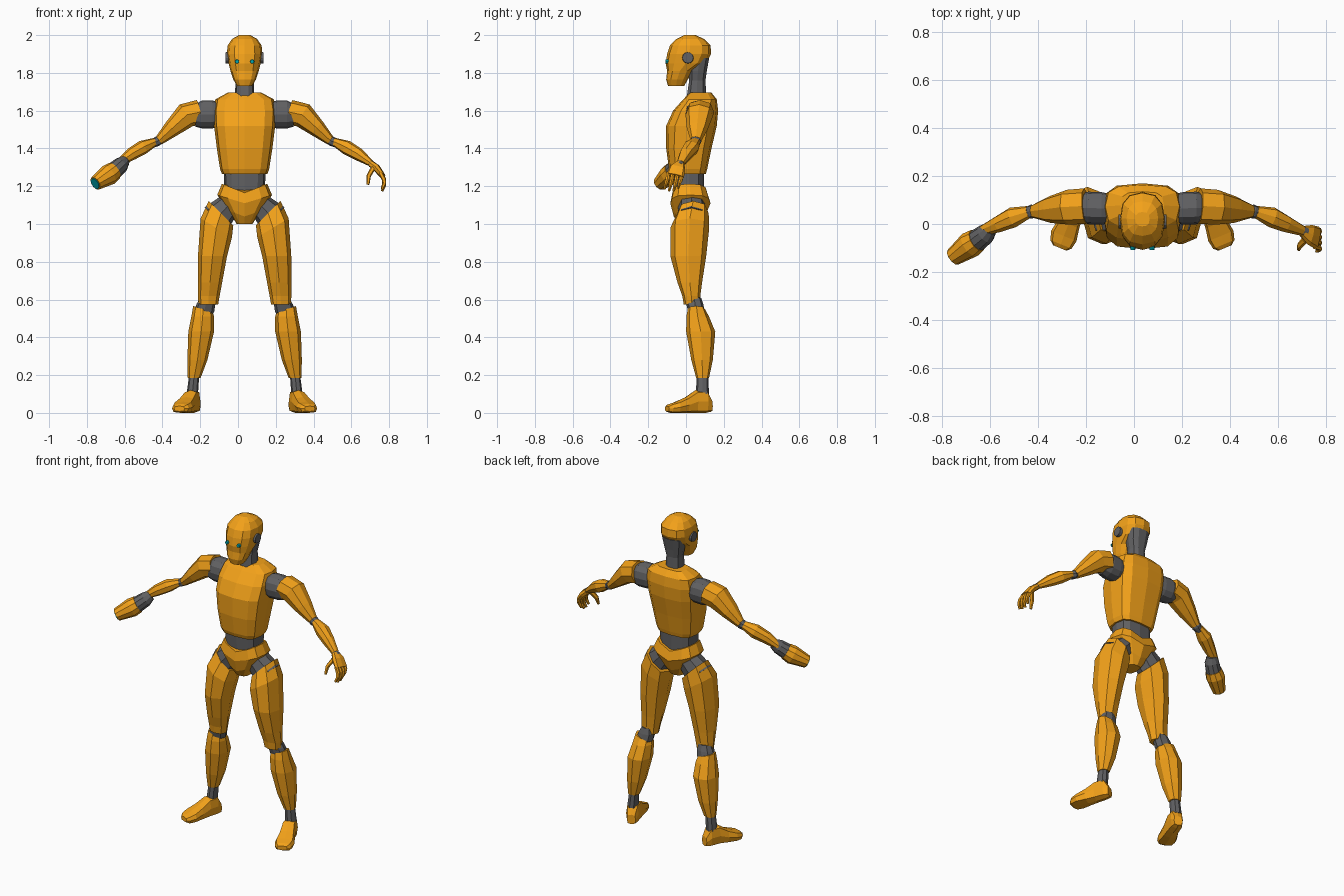
import bpy, bmesh, math
from mathutils import Vector

C = 0.035  # body centre line in x
X, Y, Z = Vector((1, 0, 0)), Vector((0, 1, 0)), Vector((0, 0, 1))


def material(name, rgb):
    m = bpy.data.materials.new(name)
    m.diffuse_color = (*rgb, 1)
    return m


ORANGE = material("orange_shell", (0.9, 0.36, 0.01))
GREY = material("dark_joint", (0.12, 0.12, 0.125))
CYAN = material("cyan_glow", (0.0, 0.4, 0.45))


def loft(name, rings, mat, axis=None, ref=Y, n=8, p=0.85, side=1):
    """Rings are (x, y, z, half_u, half_v, tilt, flare); x is relative to the centre line."""
    bm = bmesh.new()
    centres = [Vector(r[:3]) for r in rings]
    loops = []
    for i, r in enumerate(rings):
        w = axis or centres[min(i + 1, len(rings) - 1)] - centres[max(i - 1, 0)]
        w = w.normalized()
        u = ref.cross(w).normalized()
        v = w.cross(u)
        tilt, flare = (list(r[5:]) + [0, 0])[:2]
        loop = []
        for k in range(n):
            t = 2 * math.pi * k / n
            c, s = round(math.cos(t), 6), round(math.sin(t), 6)
            a = math.copysign(abs(c) ** p, c) * r[3]
            b = math.copysign(abs(s) ** p, s) * r[4]
            q = centres[i] + u * a + v * b + w * (tilt * a + flare * abs(a))
            loop.append(bm.verts.new((C + side * q.x, q.y, q.z)))
        loops.append(loop)
    for lo, hi in zip(loops, loops[1:]):
        for k in range(n):
            bm.faces.new((lo[k], lo[(k + 1) % n], hi[(k + 1) % n], hi[k]))
    bm.faces.new(loops[0])
    bm.faces.new(loops[-1])
    bmesh.ops.recalc_face_normals(bm, faces=bm.faces)
    me = bpy.data.meshes.new(name)
    bm.to_mesh(me)
    bm.free()
    me.materials.append(mat)
    ob = bpy.data.objects.new(name, me)
    bpy.context.collection.objects.link(ob)
    return ob


def stack(name, rows, mat, n=12, p=0.7):
    """Vertical loft on the centre line from (z, front_y, back_y, half_width, flare)."""
    rings = [(0, (f + b) / 2, z, hw, (b - f) / 2, 0, *fl) for z, f, b, hw, *fl in rows]
    return loft(name, rings, mat, axis=Z, n=n, p=p)


# Head, neck, torso, waist, pelvis
stack("head", [(1.73, -0.095, -0.01, 0.04), (1.765, -0.105, 0.01, 0.06), (1.81, -0.1, 0.035, 0.075),
               (1.85, -0.108, 0.105, 0.085), (1.9, -0.1, 0.133, 0.094), (1.945, -0.085, 0.13, 0.09),
               (1.98, -0.05, 0.095, 0.066), (2.0, -0.01, 0.05, 0.03)], ORANGE, p=0.8)
stack("neck", [(1.66, 0.0, 0.11, 0.052), (1.76, 0.015, 0.105, 0.048),
               (1.81, 0.015, 0.112, 0.06), (1.88, 0.02, 0.125, 0.07)], GREY, n=10, p=0.8)
stack("torso", [(1.265, -0.08, 0.105, 0.12), (1.29, -0.09, 0.112, 0.13), (1.4, -0.105, 0.135, 0.147),
                (1.52, -0.105, 0.163, 0.162), (1.6, -0.068, 0.17, 0.165), (1.66, -0.015, 0.163, 0.155),
                (1.695, 0.02, 0.135, 0.09)], ORANGE, p=0.62)
stack("waist", [(1.14, -0.06, 0.095, 0.108), (1.28, -0.065, 0.095, 0.11)], GREY, p=0.65)
stack("pelvis", [(1.0, -0.035, 0.07, 0.042), (1.04, -0.065, 0.1, 0.085, 0.35),
                 (1.11, -0.083, 0.13, 0.145, 0.3), (1.165, -0.072, 0.112, 0.12, 0.4)], ORANGE, p=0.7)

for s, tag in ((1, "left"), (-1, "right")):
    def part(name, rings, mat, **kw):
        return loft(f"{tag}_{name}", rings, mat, side=s, **kw)

    # Face details
    part("ear_disc", [(0.08, 0.01, 1.88, 0.031, 0.031), (0.1, 0.01, 1.88, 0.029, 0.029)], GREY, n=12, p=1)
    part("eye", [(0.04, -0.085, 1.86, 0.013, 0.013), (0.04, -0.108, 1.86, 0.01, 0.01)], CYAN, ref=Z, p=1)

    # Leg
    part("hip_joint", [(0.07, 0.03, 1.115, 0.06, 0.07), (0.15, 0.03, 1.03, 0.085, 0.075)], GREY)
    part("thigh", [(0.192, 0.03, 0.575, 0.052, 0.042), (0.19, 0.028, 0.62, 0.058, 0.048),
                   (0.183, 0.02, 0.69, 0.064, 0.065), (0.17, 0.012, 0.83, 0.077, 0.095),
                   (0.15, 0.02, 0.98, 0.083, 0.103, 0.6), (0.125, 0.038, 1.057, 0.065, 0.082, 1.0)],
         ORANGE, axis=Z)
    part("knee_joint", [(0.225, 0.06, 0.5, 0.04, 0.035), (0.215, 0.055, 0.535, 0.054, 0.044),
                        (0.205, 0.047, 0.575, 0.05, 0.045), (0.2, 0.045, 0.61, 0.036, 0.035)], GREY, axis=Z)
    part("shin", [(0.267, 0.088, 0.185, 0.034, 0.034), (0.25, 0.085, 0.28, 0.053, 0.057),
                  (0.23, 0.078, 0.43, 0.068, 0.077), (0.222, 0.062, 0.51, 0.06, 0.06),
                  (0.22, 0.055, 0.55, 0.052, 0.045, 0.3)], ORANGE, axis=Z)
    part("ankle_joint", [(0.277, 0.087, 0.1, 0.03, 0.035), (0.267, 0.087, 0.2, 0.027, 0.03)], GREY, axis=Z)
    part("foot", [(0.257, 0.132, 0.036, 0.026, 0.03), (0.268, 0.105, 0.06, 0.037, 0.06),
                  (0.286, 0.05, 0.06, 0.041, 0.06), (0.308, 0.0, 0.042, 0.048, 0.042),
                  (0.328, -0.05, 0.03, 0.057, 0.03), (0.34, -0.085, 0.024, 0.048, 0.024),
                  (0.345, -0.1, 0.022, 0.03, 0.014)],
         ORANGE, axis=Vector((0.38, -0.92, 0)), ref=Z, p=0.6)

    # Arm
    part("shoulder_joint", [(0.14, 0.065, 1.58, 0.065, 0.062), (0.17, 0.065, 1.58, 0.074, 0.068),
                            (0.225, 0.067, 1.58, 0.074, 0.068), (0.26, 0.067, 1.575, 0.06, 0.058)],
         GREY, axis=X, n=12, p=0.9)
    part("upper_arm", [(0.238, 0.075, 1.592, 0.066, 0.074), (0.31, 0.07, 1.575, 0.067, 0.073),
                       (0.385, 0.06, 1.505, 0.046, 0.056), (0.455, 0.053, 1.44, 0.025, 0.028)], ORANGE)
    part("elbow_joint", [(0.44, 0.053, 1.452, 0.02, 0.02), (0.462, 0.052, 1.438, 0.026, 0.03),
                         (0.495, 0.046, 1.42, 0.02, 0.02)], GREY)
    part("forearm", [(0.475, 0.05, 1.435, 0.022, 0.026), (0.54, 0.028, 1.405, 0.038, 0.043),
                     (0.6, 0.0, 1.37, 0.034, 0.035), (0.668, -0.028, 1.322, 0.018, 0.022)], ORANGE)

# Left hand: wrist, palm, four fingers and a thumb
loft("left_wrist_joint", [(0.655, -0.024, 1.33, 0.017, 0.02), (0.685, -0.035, 1.31, 0.017, 0.022)], GREY)
loft("left_palm", [(0.67, -0.03, 1.318, 0.018, 0.024), (0.7, -0.045, 1.295, 0.02, 0.043),
                   (0.73, -0.058, 1.255, 0.015, 0.048)], ORANGE, p=0.7)
for i in range(4):
    y = -0.022 - 0.024 * i
    drop = (0.014, 0.0, 0.0, 0.01)[i]
    loft(f"left_finger_{i + 1}", [(0.72, y, 1.27, 0.011, 0.011), (0.738, y - 0.005, 1.235, 0.012, 0.011),
                                  (0.74, y - 0.012, 1.205 + drop, 0.01, 0.01),
                                  (0.728, y - 0.02, 1.175 + drop, 0.007, 0.007)], ORANGE, n=6)
loft("left_thumb", [(0.68, -0.065, 1.295, 0.013, 0.016), (0.657, -0.09, 1.255, 0.012, 0.013),
                    (0.653, -0.105, 1.21, 0.008, 0.008)], ORANGE, n=6)

# Right forearm ends in a barrel instead of a hand
loft("right_barrel_collar", [(0.635, -0.02, 1.335, 0.03, 0.03), (0.655, -0.042, 1.313, 0.043, 0.043),
                             (0.695, -0.072, 1.278, 0.047, 0.047)], GREY, n=10, p=1, side=-1)
loft("right_barrel", [(0.69, -0.068, 1.282, 0.05, 0.05), (0.72, -0.087, 1.26, 0.056, 0.056),
                      (0.79, -0.138, 1.215, 0.038, 0.038)], ORANGE, n=10, p=1, side=-1)
loft("right_barrel_lens", [(0.78, -0.131, 1.221, 0.031, 0.031), (0.793, -0.1405, 1.213, 0.031, 0.031)],
     CYAN, n=10, p=1, side=-1)
